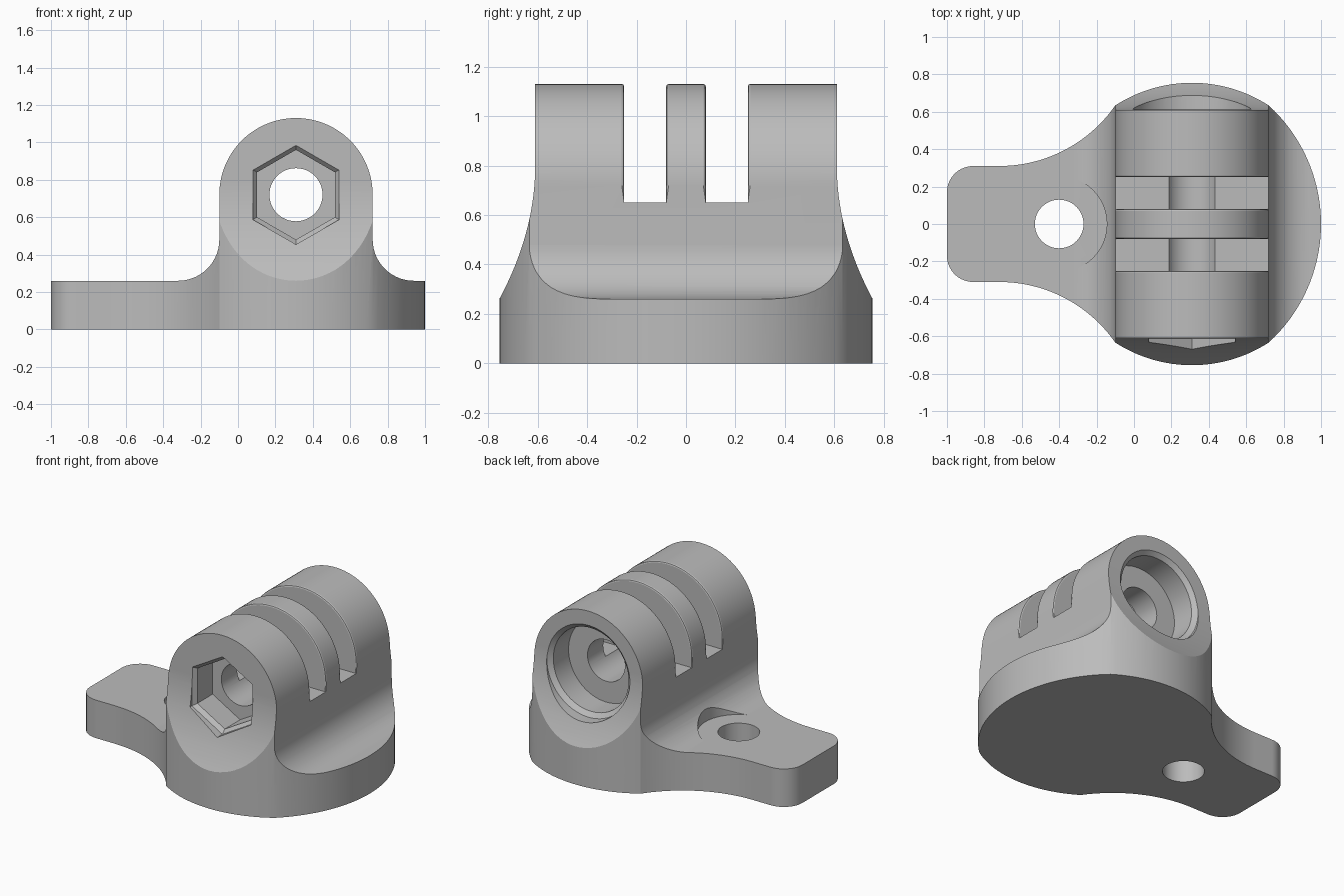
import bpy, bmesh
from math import sin, cos, radians

cube = bpy.data.objects.get("Cube")
if cube:
    bpy.data.objects.remove(cube, do_unlink=True)

# Main dimensions
PLATE = 0.26            # plate thickness
CX, CZ, R = 0.31, 0.72, 0.41   # arch centre and radius
BOLT = (CX, CZ)
SCREW = (-0.4, 0)
SLOT = (0.08, 0.25)     # inner and outer side of each slot

grey = bpy.data.materials.new("plain grey")
grey.use_nodes = True
colour = (0.5, 0.5, 0.5, 1)
grey.diffuse_color = colour
grey.node_tree.nodes["Principled BSDF"].inputs["Base Color"].default_value = colour


def arc(cx, cy, r, a0, a1, n):
    angles = [radians(a0 + (a1 - a0) * i / n) for i in range(n + 1)]
    return [(cx + r * cos(a), cy + r * sin(a)) for a in angles]


def ring(centre, r, sides):
    return arc(*centre, r, 90, 450, sides)[:-1]


def loft(name, axis, *sections):
    """Closed solid through (outline, position) sections along an axis."""
    place = {"x": lambda u, v, w: (w, u, v),
             "y": lambda u, v, w: (u, w, v),
             "z": lambda u, v, w: (u, v, w)}[axis]
    bm = bmesh.new()
    rows = [[bm.verts.new(place(u, v, w)) for u, v in pts] for pts, w in sections]
    for a, b in zip(rows, rows[1:]):
        for i in range(len(a)):
            j = (i + 1) % len(a)
            bm.faces.new((a[i], a[j], b[j], b[i]))
    bm.faces.new(rows[0])
    bm.faces.new(rows[-1])
    bmesh.ops.recalc_face_normals(bm, faces=bm.faces)
    mesh = bpy.data.meshes.new(name)
    bm.to_mesh(mesh)
    bm.free()
    mesh.materials.append(grey)
    obj = bpy.data.objects.new(name, mesh)
    bpy.context.collection.objects.link(obj)
    return obj


def prism(name, axis, pts, lo, hi):
    return loft(name, axis, (pts, lo), (pts, hi))


def combine(body, tool, operation):
    mod = body.modifiers.new(tool.name, "BOOLEAN")
    mod.operation, mod.solver, mod.object = operation, "EXACT", tool
    bpy.context.view_layer.objects.active = body
    bpy.ops.object.modifier_apply(modifier=mod.name)
    bpy.data.objects.remove(tool, do_unlink=True)


# Side profile: plate, two fillets and the arch
profile = [(-1.2, 0), (1.2, 0), (1.2, PLATE)]
profile += arc(0.94, 0.48, 0.22, 270, 180, 14)
profile += arc(CX, CZ, R, 0, 180, 56)
profile += arc(-0.32, 0.48, 0.22, 0, -90, 14) + [(-1.2, PLATE)]
body = prism("hinge_mount", "y", profile, -1, 1)

# Plan outline: tab, concave neck and round foot, mirrored across y
half = arc(-0.86, 0.17, 0.14, 180, 90, 10)
half += arc(-0.72, 1.065, 0.755, -90, -34.8, 20)
half += arc(CX, 0, 0.755, 122.9, 57.1, 24)[1:]
half += arc(0.142, 0, 0.858, 47.6, 0, 18)[1:]
outline = half + [(x, -y) for x, y in reversed(half[:-1])]
combine(body, prism("plan_outline", "z", outline, -0.2, 1.5), "INTERSECT")

# Flared ends that lean out to the rim of the foot
heights = [0.2 + 0.6 * i / 20 for i in range(21)]
flare = [(0.95, -0.1), (0.95, 0.2)]
flare += [(0.61 + 0.145 * ((0.8 - z) / 0.54) ** 2, z) for z in heights] + [(0.61, 1.5)]
flare += [(-y, z) for y, z in reversed(flare)]
combine(body, prism("end_flare", "x", flare, -1.5, 1.5), "INTERSECT")

# Two slots between the fins
for side in (-1, 1):
    a, b = (side * s for s in SLOT)
    combine(body, prism("slot", "x", [(a, 0.65), (b, 0.65), (b, 1.5), (a, 1.5)], -0.3, 0.9),
            "DIFFERENCE")

# Softened fin edges along the arch
bm = bmesh.new()
bm.from_mesh(body.data)


def on_fin_rim(v):
    x, y, z = v.co
    on_side = min(abs(abs(y) - s) for s in SLOT) < 0.002
    rim = ((x - CX) ** 2 + max(z - CZ, 0) ** 2) ** 0.5
    return on_side and z > 0.64 and abs(rim - R) < 0.003


rims = [e for e in bm.edges if all(on_fin_rim(v) for v in e.verts)
        and abs(e.verts[0].co.y - e.verts[1].co.y) < 0.002]
bmesh.ops.bevel(bm, geom=rims, offset=0.01, segments=2, profile=0.5, affect="EDGES")
bm.to_mesh(body.data)
bm.free()

# Bolt hole, hexagonal nut pocket at the front, round head pocket at the back
bolt = ring(BOLT, 0.142, 48)
combine(body, prism("bolt_hole", "y", bolt, -1, 1), "DIFFERENCE")
for name, sides, inner, outer, end in (("nut_pocket", 6, 0.24, 0.266, -1),
                                       ("head_pocket", 64, 0.285, 0.315, 1)):
    small, large = ring(BOLT, inner, sides), ring(BOLT, outer, sides)
    combine(body, loft(name, "y", (small, end * 0.42), (small, end * 0.585),
                       (large, end * 0.612), (large, end * 1)), "DIFFERENCE")

# Screw hole in the tab and the clearance for its head in the fillet
combine(body, prism("screw_hole", "z", ring(SCREW, 0.13, 48), -0.5, 0.5), "DIFFERENCE")
combine(body, prism("screw_clearance", "z", ring(SCREW, 0.255, 64), PLATE + 0.001, 1),
        "DIFFERENCE")

# Smooth curves, crisp edges
bpy.ops.object.select_all(action="DESELECT")
body.select_set(True)
bpy.context.view_layer.objects.active = body
bpy.ops.object.shade_smooth_by_angle(angle=radians(22))
weighted = body.modifiers.new("even_shading", "WEIGHTED_NORMAL")
weighted.keep_sharp = True
